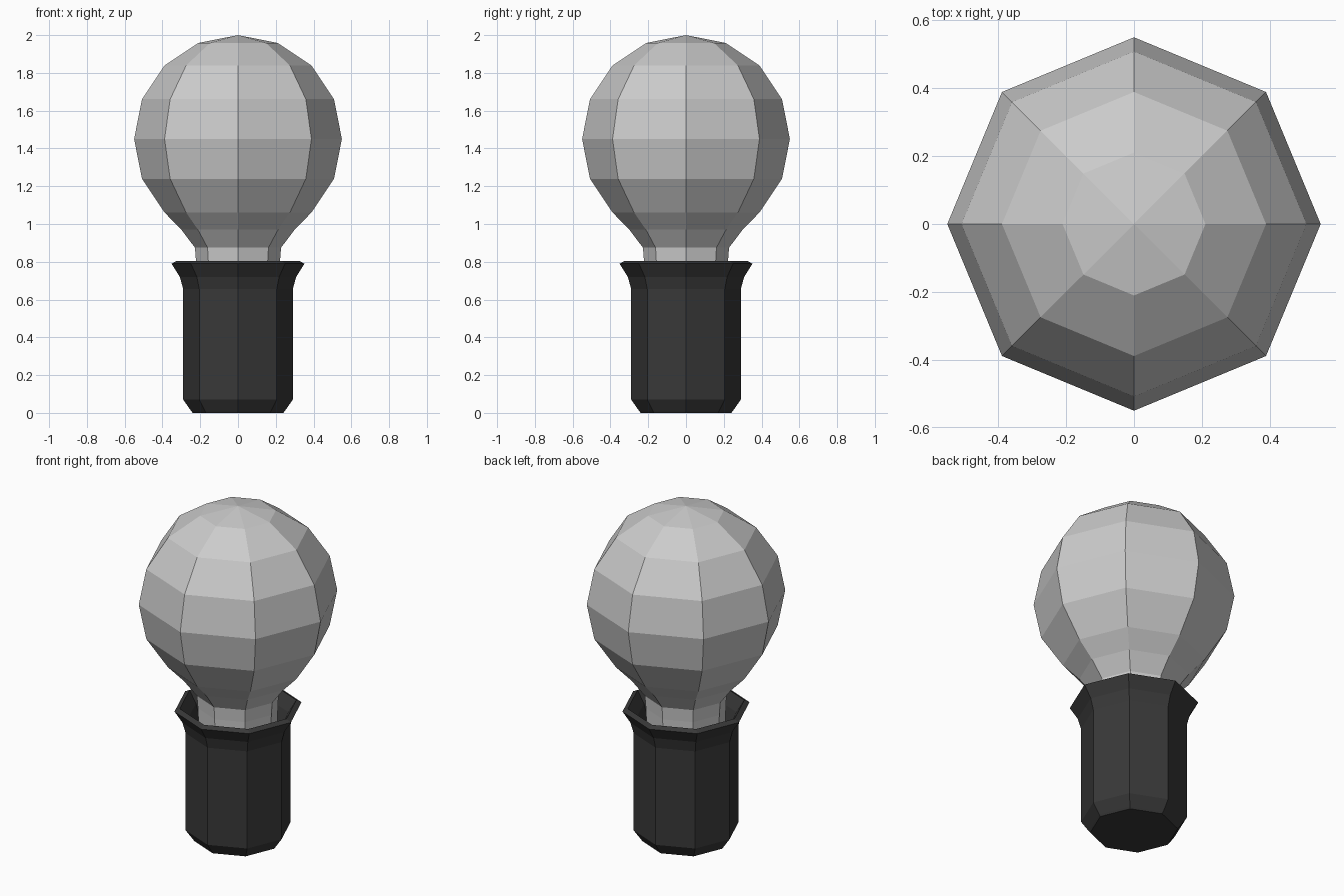
import bpy, bmesh
from math import sin, cos, pi

if "Cube" in bpy.data.objects:
    bpy.data.objects.remove(bpy.data.objects["Cube"])

SIDES = 8


def lathe(name, profile, material=None):
    """Revolve (radius, z) points into a closed faceted solid; radius 0 makes a pole."""
    bm = bmesh.new()
    rings = []
    for r, z in profile:
        if r == 0:
            rings.append([bm.verts.new((0, 0, z))] * SIDES)
        else:
            rings.append([bm.verts.new((r * cos(2 * pi * i / SIDES), r * sin(2 * pi * i / SIDES), z))
                          for i in range(SIDES)])
    for a, b in zip(rings, rings[1:]):
        for i in range(SIDES):
            j = (i + 1) % SIDES
            bm.faces.new(list(dict.fromkeys((a[i], a[j], b[j], b[i]))))
    bmesh.ops.recalc_face_normals(bm, faces=bm.faces)
    mesh = bpy.data.meshes.new(name)
    bm.to_mesh(mesh)
    bm.free()
    obj = bpy.data.objects.new(name, mesh)
    bpy.context.collection.objects.link(obj)
    if material:
        mesh.materials.append(material)
    return obj


black = bpy.data.materials.new("black")
black.diffuse_color = (0.04, 0.04, 0.04, 1)
black.use_nodes = True
black.node_tree.nodes["Principled BSDF"].inputs["Base Color"].default_value = black.diffuse_color

# Glass globe: upper sphere in 22.5 degree steps, then a tapering neck
globe = [(0.55 * sin(k * pi / 8), 1.45 + 0.55 * cos(k * pi / 8)) for k in range(7)]
globe[0] = (0, 2.0)
neck = [(0.30, 0.97), (0.228, 0.875), (0.222, 0.80), (0.21, 0.45), (0.20, 0.06), (0, 0.06)]
lathe("bulb", globe + neck)

# Socket: chamfered base, straight body, flared rim and hollow inside
outer = [(0, 0), (0.24, 0), (0.248, 0.01), (0.29, 0.07), (0.29, 0.655), (0.308, 0.72), (0.352, 0.79)]
inner = [(0.323, 0.805), (0.28, 0.735), (0.258, 0.66), (0.258, 0.08), (0.23, 0.04), (0, 0.04)]
lathe("socket", outer + inner, black)
